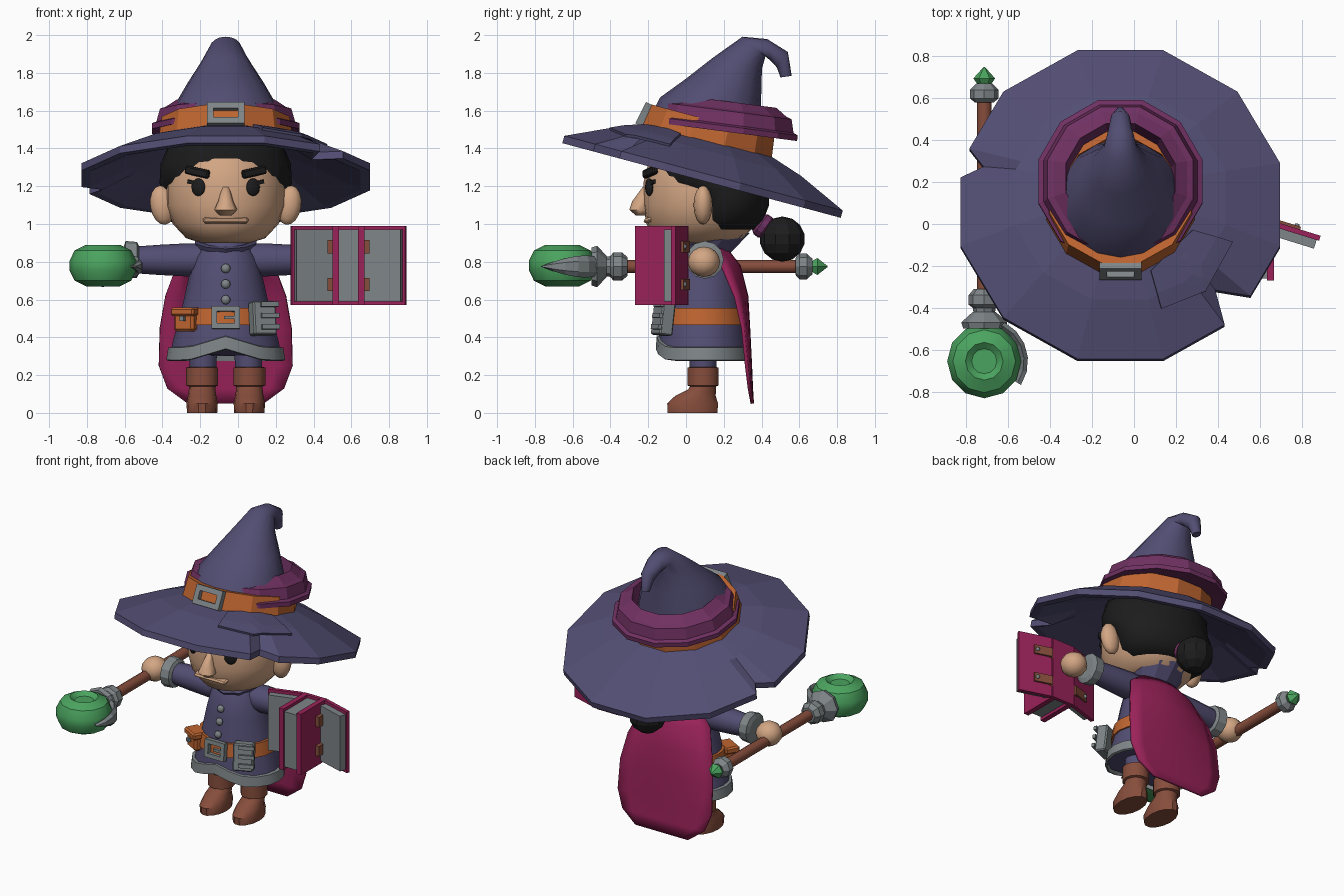
import bpy, bmesh
from math import pi, sin, cos, radians, hypot, atan2
from mathutils import Matrix, Vector, Euler

if "Cube" in bpy.data.objects:
    bpy.data.objects.remove(bpy.data.objects["Cube"])

MID = -.065  # body centre line


def material(name, *rgb):
    m = bpy.data.materials.new(name)
    m.use_nodes = True
    m.diffuse_color = (*rgb, 1)
    m.node_tree.nodes["Principled BSDF"].inputs["Base Color"].default_value = (*rgb, 1)
    return m


navy = material("navy cloth", .085, .075, .17)
purple = material("purple cloth", .16, .03, .12)
maroon = material("maroon", .32, .016, .1)
orange = material("orange leather", .52, .13, .03)
grey = material("grey metal", .21, .235, .245)
skin_tone = material("skin", .65, .38, .23)
brown = material("brown leather", .24, .075, .045)
green = material("green crystal", .07, .37, .115)
black = material("black hair", .012, .012, .012)


def place(x=0, y=0, z=0, rx=0, ry=0, rz=0):
    return Matrix.Translation((x, y, z)) @ Euler((rx, ry, rz)).to_matrix().to_4x4()


def finish(name, bm, mat, at, smooth):
    bmesh.ops.transform(bm, matrix=at, verts=bm.verts)
    bmesh.ops.recalc_face_normals(bm, faces=bm.faces)
    mesh = bpy.data.meshes.new(name)
    bm.to_mesh(mesh)
    bm.free()
    mesh.materials.append(mat)
    if smooth:
        mesh.shade_smooth()
        mesh.set_sharp_from_angle(angle=radians(smooth))
    obj = bpy.data.objects.new(name, mesh)
    bpy.context.collection.objects.link(obj)
    return obj


def skin(name, mat, loops, at=Matrix(), closed=False, wrap=True, smooth=0):
    """Join loops of points with quads, capped, closed into a ring, or open."""
    bm = bmesh.new()
    rows = [[bm.verts.new(p) for p in loop] for loop in loops]
    pairs = list(zip(rows, rows[1:])) + ([(rows[-1], rows[0])] if closed else [])
    count = len(rows[0])
    for a, b in pairs:
        for i in range(count if wrap else count - 1):
            j = (i + 1) % count
            bm.faces.new((a[i], a[j], b[j], b[i]))
    if wrap and not closed:
        bm.faces.new(rows[0])
        bm.faces.new(rows[-1])
    return finish(name, bm, mat, at, smooth)


def loft(name, mat, rows, n=16, at=Matrix(), x=0, phase=0, closed=False, smooth=35, shape=None):
    """Elliptical rings given as (y, z, rx, ry, tilt about x)."""
    loops = []
    for y, z, rx, ry, *tilt in rows:
        turn = Matrix.Rotation(tilt[0] if tilt else 0, 3, 'X')
        loop = []
        for i in range(n):
            a = phase + 2 * pi * i / n
            p = turn @ Vector((rx * cos(a), ry * sin(a), 0)) + Vector((x, y, z))
            loop.append(shape(p) if shape else p)
        loops.append(loop)
    return skin(name, mat, loops, at, closed, smooth=smooth)


def lathe(name, mat, profile, at, n=12, closed=False, smooth=0, phase=0):
    return loft(name, mat, [(0, z, r, r) for r, z in profile], n, at, phase=phase,
                closed=closed, smooth=smooth)


def box(name, mat, size, at, bevel=0):
    bm = bmesh.new()
    bmesh.ops.create_cube(bm, size=1)
    bmesh.ops.scale(bm, vec=size, verts=bm.verts)
    if bevel:
        bmesh.ops.bevel(bm, geom=bm.edges[:], offset=bevel, segments=1, affect='EDGES')
    return finish(name, bm, mat, at, 0)


def ball(name, mat, size, at, n=12, smooth=60):
    bm = bmesh.new()
    bmesh.ops.create_uvsphere(bm, u_segments=n, v_segments=n // 2 + 2, radius=1)
    bmesh.ops.scale(bm, vec=size, verts=bm.verts)
    return finish(name, bm, mat, at, smooth)


def buckle(name, w, h, bar, depth, at):
    def rect(inset, y):
        a, b = w / 2 - inset, h / 2 - inset
        return [(-a, y, -b), (a, y, -b), (a, y, b), (-a, y, b)]
    d = depth / 2
    skin(name, grey, [rect(0, -d), rect(0, d), rect(bar, d), rect(bar, -d)], at, closed=True)


# Hat brim: twelve-sided cone with two torn notches
HAT = place(MID, .085, 1.24, rx=-.262)
SIDE = pi / 6


def facet(a):
    return cos(SIDE / 2) / cos(a - round(a / SIDE) * SIDE)


corners = []
for k in range(12):
    deg = 15 + 30 * k
    tears = {165: ((159, 1), (164, .68), (170, 1)), 315: ((310, 1), (317, .62), (324, 1))}
    corners += [(radians(d), limit) for d, limit in tears.get(deg, ((deg, 1),))]
brim_profile = [(.32, .15), (.5, .09), (.74, -.01), (.79, -.01), (.79, .03), (.52, .15), (.33, .21)]
skin("hat_brim", navy, [[(min(r * facet(a), limit) * cos(a), min(r * facet(a), limit) * sin(a), h)
                         for a, limit in corners] for r, h in brim_profile], HAT, closed=True)


def brim_height(x, y):
    r = hypot(x, y) / facet(atan2(y, x))
    return .15 + (.52 - r) * (.12 / .27 if r > .52 else .06 / .19)


# Sewn patch following the brim
bm = bmesh.new()
outline = ((.345, -.17), (.535, -.21), (.405, -.45), (.195, -.54), (.145, -.37))
bm.faces.new([bm.verts.new((x, y, 0)) for x, y in outline])
bmesh.ops.triangulate(bm, faces=bm.faces[:])
bmesh.ops.subdivide_edges(bm, edges=bm.edges[:], cuts=4, use_grid_fill=True)
for v in bm.verts:
    v.co.z = brim_height(v.co.x, v.co.y) + .006
patch = finish("brim_patch", bm, navy, HAT, 0)
thick = patch.modifiers.new("thickness", 'SOLIDIFY')
thick.thickness, thick.offset = .016, 0

# Hat crown with a drooping tip, leather band, cloth wrap and buckle
loft("hat_crown", navy, [(.09, 1.4, .33, .33, -.27), (.13, 1.63, .27, .27, -.15), (.2, 1.75, .2, .2, -.1),
                         (.27, 1.85, .135, .135, -.2), (.36, 1.94, .08, .08, -.7), (.44, 1.92, .06, .06, -1.4),
                         (.51, 1.87, .045, .05, -2.2), (.53, 1.78, .025, .03, -3)], x=MID, smooth=50)
lathe("hat_band", orange, [(.37, .17), (.35, .31), (.28, .31), (.28, .17)], HAT @ place(y=-.025),
      closed=True, phase=SIDE / 2)
lathe("hat_wrap", purple, [(.405, 0), (.405, .03), (.38, .04), (.36, .11), (.33, .12), (.27, .16), (.25, .02)],
      place(MID, .2, 1.49, rx=-.13), closed=True, phase=SIDE / 2)
buckle("hat_buckle", .2, .125, .035, .04, HAT @ place(y=-.385, z=.25, rx=-.2))

# Head, hair and bun
loft("head", skin_tone, [(.08, .9, .13, .15), (.075, .925, .21, .23), (.08, 1, .28, .29), (.09, 1.1, .315, .315),
                         (.09, 1.22, .315, .315), (.09, 1.32, .29, .29), (.1, 1.43, .23, .24)],
     n=24, x=MID, smooth=60)
loft("hair", black, [(.2, .97, .23, .16), (.21, 1.02, .3, .2), (.22, 1.1, .335, .22), (.2, 1.17, .345, .24),
                     (.13, 1.22, .35, .3), (.12, 1.32, .345, .31), (.11, 1.4, .31, .28, -.2),
                     (.1, 1.44, .2, .2, -.26)], n=24, x=MID, smooth=50)
ball("hair_bun", black, (.12, .12, .12), place(MID, .51, .92), n=10, smooth=0)
lathe("bun_tie", purple, [(.05, 0), (.065, .02), (.065, .05), (.05, .07)], place(MID, .38, 1.01, rx=-2.2))
loft("nose", skin_tone, [(-.235, 1.045, .03, .03), (-.245, 1.075, .062, .055), (-.235, 1.12, .04, .05),
                         (-.21, 1.195, .02, .02)], n=8, x=MID, smooth=60)
box("lower_lip", skin_tone, (.24, .05, .025), place(MID, -.2, 1.02, rx=.3), .01)

for s, side in ((-1, "right"), (1, "left")):
    def spot(x, y, z, **turn):
        return place(MID + s * x, y, z, **turn)

    # Face
    ball(side + "_ear", skin_tone, (.065, .05, .105), spot(.335, .09, 1.1, ry=s * .15))
    ball(side + "_eye", black, (.04, .015, .047), spot(.145, -.195, 1.195, rz=s * .45))
    box(side + "_eyelash", black, (.05, .015, .02), spot(.178, -.18, 1.22, rz=s * .5, ry=-s * .2))
    box(side + "_brow", black, (.14, .03, .045), spot(.15, -.19, 1.275, rz=s * .45, ry=-s * .2), .008)

    # Arms and hands
    out = spot(0, .1, .81, ry=s * pi / 2)
    lathe(side + "_sleeve", navy, [(.08, .06), (.088, .2), (.08, .35), (.07, .49)], out, smooth=40)
    lathe(side + "_cuff", grey, [(.075, .46), (.095, .47), (.1, .53), (.07, .54)], out)
    ball(side + "_hand", skin_tone, (.085, .085, .08), spot(.635, .095, .8))

    # Legs and boots
    lathe(side + "_leg", navy, [(.07, .2), (.075, .38)], spot(.12, .09, 0), smooth=40)
    loft(side + "_boot", brown, [(.035, 0, .08, .135), (.035, .05, .083, .138), (.05, .09, .075, .11),
                                 (.085, .125, .07, .075), (.09, .14, .07, .07), (.09, .145, .085, .085),
                                 (.09, .24, .085, .085), (.09, .245, .06, .06)], n=14, x=MID + s * .125)


# Coat with a raised front hem
def hem(p):
    if p.y < .09 and p.z < .4:
        p.z += .06 * max(0, 1 - abs(p.x - MID) / .2)
    return p


loft("coat", navy, [(.09, .3, .295, .235), (.09, .38, .28, .23), (.09, .5, .245, .215), (.09, .7, .2, .19),
                    (.09, .82, .17, .165), (.09, .88, .13, .13), (.09, .93, .09, .09)],
     n=20, x=MID, shape=hem, smooth=40)
loft("coat_trim", grey, [(.09, .275, .3, .24), (.09, .28, .315, .25), (.09, .345, .305, .245),
                         (.09, .35, .28, .22)], n=20, x=MID, shape=hem, closed=True)
loft("collar", navy, [(.09, .83, .13, .13), (.13, .91, .17, .21, .2), (.13, .915, .145, .18, .2),
                      (.09, .86, .1, .1)], n=10, x=MID, phase=-pi / 2, closed=True, smooth=0)
loft("belt", orange, [(.09, .465, .265, .235), (.09, .555, .25, .225), (.09, .555, .2, .2),
                      (.09, .465, .2, .2)], n=20, x=MID, closed=True)
buckle("belt_buckle", .15, .12, .028, .035, place(MID, -.15, .505, rx=-.1))
box("buckle_prong", grey, (.06, .02, .018), place(MID + .02, -.155, .505))
for i in range(3):
    ball("coat_button", grey, (.025, .02, .025), place(MID, -.095 - .015 * i, .765 - .083 * i), n=8)

# Belt pouches
box("pouch", orange, (.12, .09, .11), place(-.27, -.06, .485, rz=-.5), .015)
box("pouch_flap", orange, (.14, .1, .045), place(-.275, -.065, .535, rz=-.5), .01)
box("pouch_stud", grey, (.025, .02, .025), place(-.295, -.118, .5, rz=-.5))
BOOKLET = place(.13, -.12, .5, rx=-.12, rz=.4)
box("booklet", grey, (.13, .075, .18), BOOKLET, .008)
for z in (-.05, .01, .07):
    box("booklet_clasp", grey, (.1, .02, .025), BOOKLET @ place(.025, -.045, z))

# Cape: rows of height, half width, depth and wrap
cape_rows = [(.87, .16, .22, .06), (.78, .26, .29, .09), (.62, .32, .33, .06), (.45, .35, .34, .03),
             (.25, .355, .35, .02), (.13, .31, .355, .01), (.05, .2, .36, 0)]
cape = skin("cape", maroon, [[(MID + w * t / 4, y - wrap * (t / 4) ** 2, z) for t in range(-4, 5)]
                             for z, w, y, wrap in cape_rows], wrap=False, smooth=40)
cape.modifiers.new("thickness", 'SOLIDIFY').thickness = .018

# Staff with orb, claw and rear gem
STAFF = place(-.715, 0, .775, rx=-pi / 2)
lathe("staff_rod", brown, [(.035, -.42), (.035, .62)], STAFF, n=8, smooth=50)
lathe("staff_front_collar", grey, [(.05, -.43), (.055, -.4), (.075, -.385), (.075, -.34), (.05, -.31)], STAFF, n=8)
lathe("staff_rear_collar", grey, [(.045, .58), (.068, .6), (.068, .64), (.04, .67)], STAFF, n=8)
lathe("rear_gem", green, [(.02, .65), (.052, .695), (.003, .75)], STAFF, n=6)
lathe("staff_cup", grey, [(.1, -.5), (.11, -.47), (.055, -.42)], STAFF, n=8)
lathe("orb", green, [(.09, -.11), (.15, -.08), (.177, -.025), (.177, .025), (.15, .08), (.09, .11),
                     (.06, .085)], place(-.715, -.655, .78), smooth=30)
claw = []
for i in range(8):
    a = radians(100 - 19 * i)
    claw.append((.19 * cos(a), .19 * sin(a), .004 + .055 * sin(pi * (i + .8) / 7.8), .022))
loft("staff_claw", grey, [(*c, radians(100 - 19 * i)) for i, c in enumerate(claw)], n=6, smooth=0,
     at=Matrix.Translation((-.715, -.655, .775)) @ Matrix(((0, 1, 0, 0), (0, 0, 1, 0), (1, 0, 0, 0), (0, 0, 0, 1))))

# Open book with a standing centre block and two swept wings
BOOK = place(.585, 0, .78)
box("book_pages", grey, (.1, .25, .38), BOOK @ place(y=-.135))
box("book_spine", maroon, (.17, .025, .42), BOOK)
for s in (-1, 1):
    box("book_board", maroon, (.035, .28, .42), BOOK @ place(s * .067, -.13))
    wing = BOOK @ place(s * .195, -.035, rz=-s * .3)
    box("book_cover", maroon, (.225, .025, .42), wing)
    box("cover_pages", grey, (.2, .045, .38), wing @ place(y=-.033))
    for z in (-.1, .1):
        box("book_strap", brown, (.05, .12, .07), BOOK @ place(s * .085, -.05, z))
        box("cover_strap", brown, (.12, .015, .06), wing @ place(-s * .05, .018, z))
        ball("strap_rivet", grey, (.014, .012, .014), wing @ place(-s * .01, .026, z), n=6)
